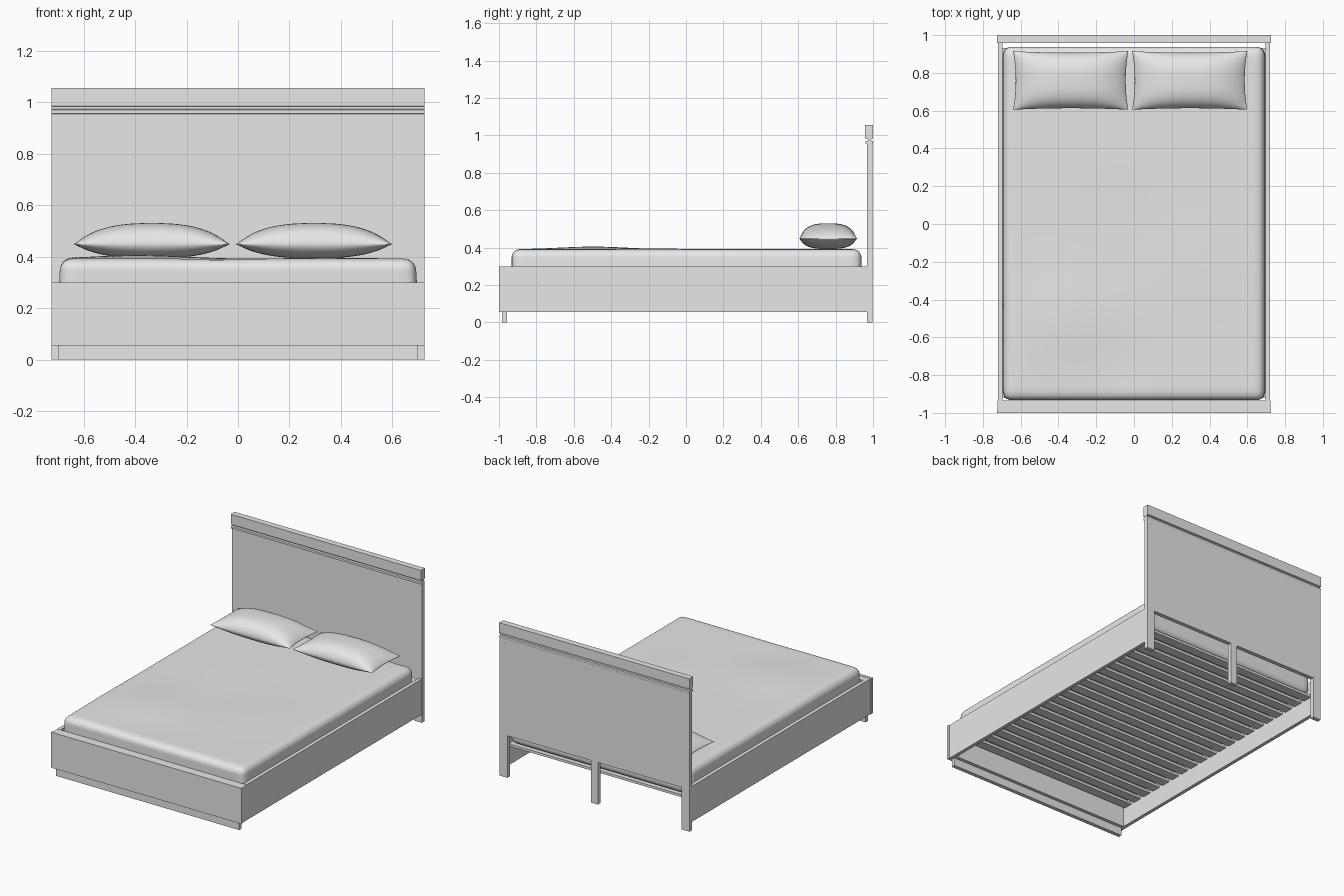
import bpy, bmesh, math
from mathutils import Vector

if "Cube" in bpy.data.objects:
    bpy.data.objects.remove(bpy.data.objects["Cube"])

mat = bpy.data.materials.new("light_grey")
mat.diffuse_color = (0.8, 0.8, 0.8, 1)
mat.use_nodes = True
mat.node_tree.nodes["Principled BSDF"].inputs["Base Color"].default_value = mat.diffuse_color


def finish(bm, name, smooth=False):
    bmesh.ops.recalc_face_normals(bm, faces=bm.faces[:])
    for f in bm.faces:
        f.smooth = smooth
    me = bpy.data.meshes.new(name)
    bm.to_mesh(me)
    bm.free()
    me.materials.append(mat)
    ob = bpy.data.objects.new(name, me)
    bpy.context.collection.objects.link(ob)
    return ob


def box(name, x0, x1, y0, y1, z0, z1):
    bm = bmesh.new()
    bmesh.ops.create_cube(bm, size=1)
    for v in bm.verts:
        v.co = Vector(((x0 + x1) / 2 + v.co.x * (x1 - x0),
                       (y0 + y1) / 2 + v.co.y * (y1 - y0),
                       (z0 + z1) / 2 + v.co.z * (z1 - z0)))
    return finish(bm, name)


def extrude_x(name, profile, half):
    """Extrude a (y, z) outline across the width."""
    bm = bmesh.new()
    f = bm.faces.new([bm.verts.new((-half, y, z)) for y, z in profile])
    r = bmesh.ops.extrude_face_region(bm, geom=[f])
    vs = [g for g in r["geom"] if isinstance(g, bmesh.types.BMVert)]
    bmesh.ops.translate(bm, verts=vs, vec=(2 * half, 0, 0))
    return finish(bm, name)


W = 0.725

# Headboard: panel, bead, neck and cap in one profile
front = [(0.968, 0.29), (0.968, 0.953), (0.961, 0.956), (0.961, 0.970),
         (0.972, 0.973), (0.972, 0.982), (0.957, 0.985), (0.957, 1.055)]
back = [(1.0, 1.055), (1.0, 0.985), (0.990, 0.982), (0.990, 0.973),
        (0.999, 0.970), (0.999, 0.956), (0.997, 0.953), (0.997, 0.29)]
extrude_x("headboard", front + back, W)

# Headboard legs
for name, x in (("left", -W + 0.03), ("centre", 0), ("right", W - 0.03)):
    w = 0.025 if x == 0 else 0.03
    box("headboard_leg_" + name, x - w, x + w, 0.968, 0.997, 0, 0.29)

# Footboard: front plate, rear board, recessed plinth
box("footboard_front", -W, W, -1.0, -0.98, 0.055, 0.30)
box("footboard_back", -W + 0.003, W - 0.003, -0.98, -0.935, 0.055, 0.298)
box("footboard_plinth", -0.698, 0.698, -0.985, -0.958, 0, 0.055)

# Side rails
box("side_rail_left", -0.721, -0.697, -0.935, 0.968, 0.055, 0.30)
box("side_rail_right", 0.697, 0.721, -0.935, 0.968, 0.055, 0.30)

# Slats under the mattress
N = 20
for i in range(N):
    y = -0.89 + i * 1.79 / (N - 1)
    box("slat_%02d" % (i + 1), -0.697, 0.697, y - 0.032, y + 0.032, 0.185, 0.202)


# Mattress: rounded box with gentle swells on top
def ripple(x, y):
    g = lambda cx, cy, s: math.exp(-((x - cx) ** 2 + (y - cy) ** 2) / s)
    return (0.014 * g(-0.38, -0.5, 0.06) + 0.005 * g(0.3, -0.2, 0.05)
            - 0.004 * g(0.0, -0.1, 0.08) - 0.004 * g(-0.1, -0.75, 0.03))


bm = bmesh.new()
bmesh.ops.create_cube(bm, size=2)
bmesh.ops.subdivide_edges(bm, edges=bm.edges[:], cuts=31, use_grid_fill=True)
half, r = Vector((0.695, 0.935, 0.094)), 0.045
for v in bm.verts:
    p = Vector([math.copysign(1 - (1 - min(1, abs(c))) ** 1.8, c) * h
                for c, h in zip(v.co, half)])
    q = Vector([max(-(h - r), min(h - r, c)) for c, h in zip(p, half)])
    d = p - q
    p = q + d.normalized() * r
    if p.z > 0:
        p.x *= 1 - 0.008 * p.z / half.z
        p.z += ripple(p.x, p.y) * p.z / half.z
    v.co = p + Vector((0, 0.003, 0.298))
finish(bm, "mattress", True)


# Pillows: two bulged sheets meeting at a seam with pointed corners
def pillow(name, cx, cy):
    bm = bmesh.new()
    n = 32
    for side, h in ((1, 0.082), (-1, 0.055)):
        rows = []
        for j in range(n + 1):
            row = []
            for i in range(n + 1):
                u = math.sin((i / n - 0.5) * math.pi)
                w = math.sin((j / n - 0.5) * math.pi)
                bulge = ((1 - abs(u) ** 2.6) ** 0.75) * ((1 - abs(w) ** 3) ** 0.55)
                x = u * (0.305 - 0.014 * (1 - w * w))
                y = w * (0.155 - 0.008 * (1 - u * u))
                row.append(bm.verts.new((cx + x, cy + y, 0.448 + side * h * bulge)))
            rows.append(row)
        for j in range(n):
            for i in range(n):
                bm.faces.new((rows[j][i], rows[j][i + 1],
                              rows[j + 1][i + 1], rows[j + 1][i]))
    bmesh.ops.remove_doubles(bm, verts=bm.verts[:], dist=0.0002)
    finish(bm, name, True)


pillow("pillow_left", -0.335, 0.76)
pillow("pillow_right", 0.295, 0.76)
